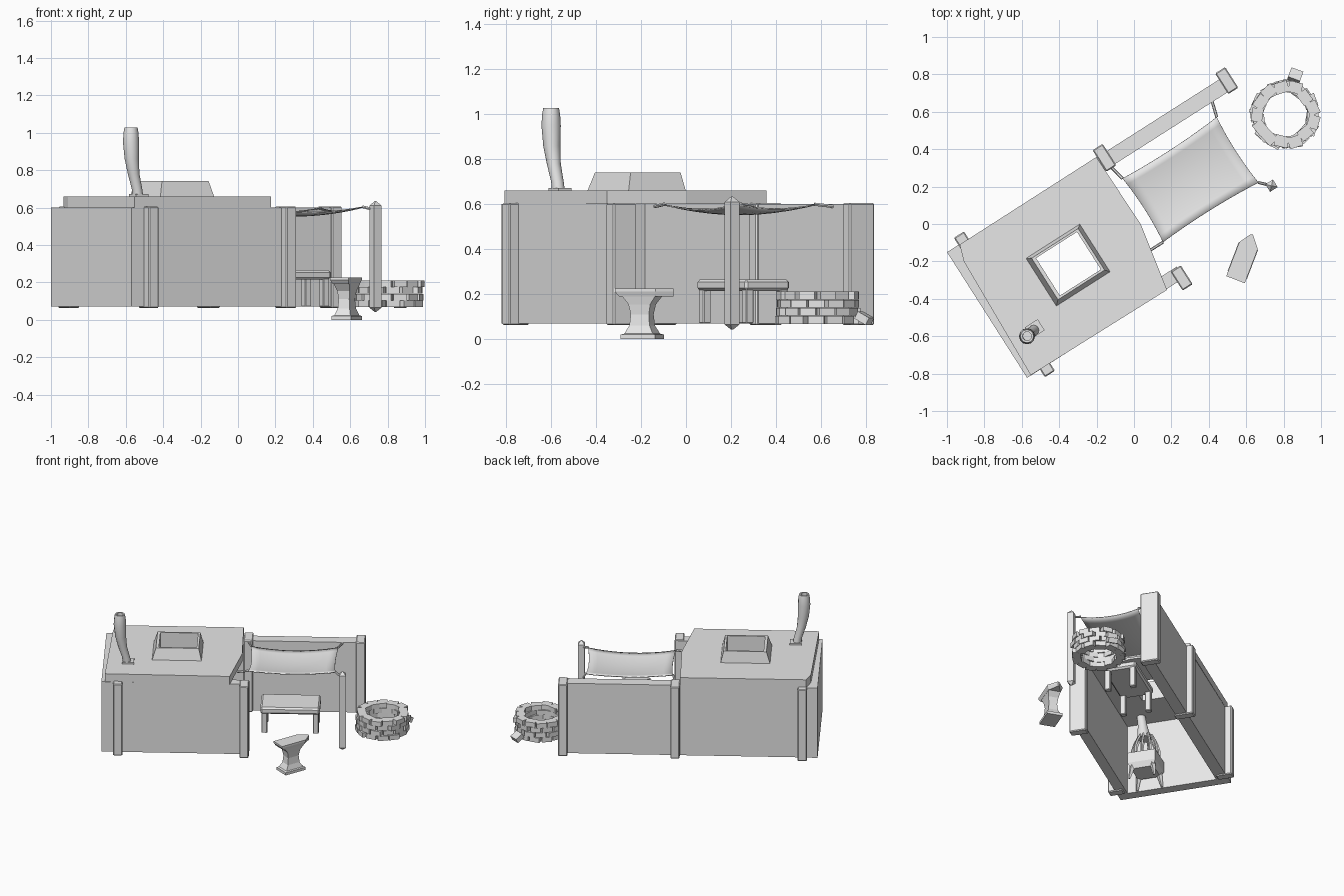
import bpy, bmesh, math, random
from mathutils import Vector, Matrix

if "Cube" in bpy.data.objects:
    bpy.data.objects.remove(bpy.data.objects["Cube"])

random.seed(4)
YAW = math.radians(32.5)          # the whole workshop is turned on the plot
LOCAL = Matrix.Rotation(YAW, 4, 'Z')
stone = bpy.data.materials.new("plain_grey")
stone.diffuse_color = (0.8, 0.8, 0.8, 1)
stone.use_nodes = True
stone.node_tree.nodes["Principled BSDF"].inputs["Base Color"].default_value = stone.diffuse_color


def finish(name, bm, mat=LOCAL, smooth=False, bevel=0):
    bmesh.ops.recalc_face_normals(bm, faces=bm.faces)
    if bevel:
        bmesh.ops.bevel(bm, geom=bm.edges[:], offset=bevel, segments=1, affect='EDGES')
    bm.transform(mat)
    me = bpy.data.meshes.new(name)
    bm.to_mesh(me)
    bm.free()
    me.materials.append(stone)
    ob = bpy.data.objects.new(name, me)
    bpy.context.collection.objects.link(ob)
    if smooth:
        bpy.context.view_layer.objects.active = ob
        ob.select_set(True)
        bpy.ops.object.shade_smooth_by_angle(angle=math.radians(40))
        ob.select_set(False)
    return ob


def add_box(bm, lo, hi, mat=Matrix()):
    lo, hi = Vector(lo), Vector(hi)
    m = mat @ Matrix.Translation((lo + hi) / 2) @ Matrix.Diagonal((*(hi - lo), 1))
    bmesh.ops.create_cube(bm, size=1, matrix=m)


def box(name, lo, hi, bevel=0, mat=LOCAL):
    bm = bmesh.new()
    add_box(bm, lo, hi)
    return finish(name, bm, mat, bevel=bevel)


def loft(bm, rings, caps=True, closed=False):
    rows = [[bm.verts.new(p) for p in r] for r in rings]
    n = len(rows[0])
    pairs = list(zip(rows, rows[1:])) + ([(rows[-1], rows[0])] if closed else [])
    for a, b in pairs:
        for i in range(n):
            bm.faces.new((a[i], a[(i + 1) % n], b[(i + 1) % n], b[i]))
    if caps and not closed:
        bm.faces.new(rows[0][::-1])
        bm.faces.new(rows[-1])


def circle(x, y, z, r, n=12):
    return [(x + r * math.cos(t), y + r * math.sin(t), z)
            for t in (2 * math.pi * i / n for i in range(n))]


def rect(u0, u1, v0, v1, z):
    return [(u0, v0, z), (u1, v0, z), (u1, v1, z), (u0, v1, z)]


def rod(name, a, b, r=0.008, n=6):
    a, b = Vector(a), Vector(b)
    d = b - a
    bm = bmesh.new()
    loft(bm, [circle(0, 0, 0, r, n), circle(0, 0, d.length, r, n)])
    finish(name, bm, Matrix.Translation(a) @ d.to_track_quat('Z', 'Y').to_matrix().to_4x4())


# Walls: long back wall, front wall and end wall; the right side stays open
box("back_wall", (-0.922, 0.325, 0.07), (0.85, 0.407, 0.6))
box("front_wall", (-0.922, -0.387, 0.07), (0.07, -0.315, 0.6))
box("end_wall", (-0.924, -0.385, 0.07), (-0.85, 0.41, 0.6))

# Timber posts standing proud of the walls
for i, (u, lo, hi) in enumerate([(-0.81, -0.435, -0.33), (0.06, -0.44, -0.32), (-0.82, 0.34, 0.455),
                                 (0.057, 0.315, 0.452), (0.83, 0.315, 0.446)]):
    box(f"wall_post_{i}", (u - 0.032, lo, 0.062), (u + 0.032, hi, 0.605), 0.006)

# Roof slab with slightly crooked outline and an opening
HOLE = (-0.54, -0.28, -0.11, 0.128)
outline = [(-0.9, -0.385), (-0.04, -0.392), (0.03, -0.02), (0.022, 0.41), (-0.845, 0.408), (-0.875, 0.32)]
bm = bmesh.new()
corner = [0, 1, 3, 4]             # outline corners facing the four hole corners
for z in (0.6, 0.66):
    o = [bm.verts.new((u, v, z)) for u, v in outline]
    h = [bm.verts.new(p) for p in rect(*HOLE, z)]
    for f in ((o[0], o[1], h[1], h[0]), (o[1], o[2], o[3], h[2], h[1]),
              (o[3], o[4], h[3], h[2]), (o[4], o[5], o[0], h[0], h[3])):
        bm.faces.new(f)
    if z == 0.6:
        low = (o, h)
for a, b in zip(low, (o, h)):
    for i in range(len(a)):
        j = (i + 1) % len(a)
        bm.faces.new((a[i], a[j], b[j], b[i]))
finish("roof_slab", bm)

# Tapered smoke vent around the opening
bm = bmesh.new()
loft(bm, [rect(-0.587, -0.244, -0.148, 0.156, 0.655), rect(-0.56, -0.265, -0.123, 0.14, 0.742),
          rect(*HOLE, 0.742), rect(*HOLE, 0.655)], closed=True)
finish("smoke_vent", bm)

# Crooked hollow chimney pipe, running down to the furnace
bm = bmesh.new()
path = [(-0.545, -0.54, 0.42, 0.05), (-0.54, -0.55, 0.52, 0.034), (-0.533, -0.565, 0.64, 0.029),
        (-0.54, -0.572, 0.7, 0.028), (-0.558, -0.588, 0.78, 0.031), (-0.568, -0.597, 0.86, 0.038),
        (-0.572, -0.6, 0.95, 0.043), (-0.572, -0.6, 1.0, 0.04), (-0.572, -0.6, 1.028, 0.035),
        (-0.572, -0.6, 1.028, 0.024), (-0.57, -0.6, 0.88, 0.024)]
loft(bm, [circle(*p) for p in path])
finish("chimney_pipe", bm, Matrix(), smooth=True)
box("pipe_collar", (-0.04, -0.035, 0.65), (0.04, 0.035, 0.672), 0,
    Matrix.Translation((-0.53, -0.56, 0)) @ LOCAL)

# Furnace: fire bowl on four legs, with a cage of curved ribs up to the pipe
fx, fy = -0.55, -0.53
at = Matrix.Translation((fx, fy, 0)) @ LOCAL
bm = bmesh.new()
loft(bm, [rect(-s, s, -s, s, z) for s, z in ((0.08, 0.15), (0.1, 0.19), (0.1, 0.27))]
     + [rect(-0.08, 0.08, -0.08, 0.08, 0.27), rect(-0.07, 0.07, -0.07, 0.07, 0.2)])
for sx in (-1, 1):
    for sy in (-1, 1):
        loft(bm, [circle(sx * 0.09, sy * 0.09, 0.07, 0.008, 4), circle(sx * 0.07, sy * 0.07, 0.19, 0.024, 4)])
finish("furnace_bowl", bm, at)
bm = bmesh.new()
for i in range(10):
    t = 2 * math.pi * i / 10
    loft(bm, [circle(r * math.cos(t), r * math.sin(t), z, 0.01, 4)
              for r, z in ((0.09, 0.26), (0.092, 0.32), (0.075, 0.38), (0.045, 0.44))])
finish("furnace_ribs", bm, at)

# Sagging cloth canopy
C = [Vector(p) for p in ((0.079, -0.165, 0.6), (0.68, -0.17, 0.605), (0.68, 0.244, 0.6), (0.079, 0.238, 0.6))]
bm = bmesh.new()
N = 10
grid = []
for i in range(N + 1):
    for j in range(N + 1):
        s, t = i / N, j / N
        p = C[0].lerp(C[1], s).lerp(C[3].lerp(C[2], s), t)
        ss, tt = 4 * s * (1 - s), 4 * t * (1 - t)
        p.z -= 0.024 * ss + 0.02 * tt
        p.y += 0.012 * ss * (1 - 2 * t)
        p.x += 0.012 * tt * (1 - 2 * s)
        grid.append(bm.verts.new(p))
for i in range(N):
    for j in range(N):
        k = i * (N + 1) + j
        bm.faces.new((grid[k], grid[k + N + 1], grid[k + N + 2], grid[k + 1]))
cloth = finish("canopy_cloth", bm, smooth=True)
cloth.modifiers.new("thickness", 'SOLIDIFY').thickness = 0.006

# Ropes holding the canopy corners
ends = [(0.0, -0.165, 0.59), LOCAL.inverted() @ Vector((0.735, 0.205, 0.585)), (0.705, 0.33, 0.59), (0.06, 0.325, 0.59)]
for i, (c, e) in enumerate(zip(C, ends)):
    rod(f"canopy_rope_{i}", LOCAL @ c, LOCAL @ Vector(e))

# Free-standing canopy post with pointed ends
bm = bmesh.new()
s = 0.024
loft(bm, [rect(-a, a, -a, a, z) for a, z in ((0.003, 0.042), (s, 0.065), (s, 0.61), (0.003, 0.634))])
finish("canopy_post", bm, Matrix.Translation((0.735, 0.205, 0)) @ LOCAL)

# Work table under the canopy
box("table_top", (0.155, -0.045, 0.215), (0.565, 0.19, 0.265), 0.012)
for i in range(4):
    u, v = 0.163 + 0.354 * (i % 2), -0.037 + 0.179 * (i // 2)
    box(f"table_leg_{i}", (u, v, 0.07), (u + 0.04, v + 0.04, 0.225), 0.004)

# Anvil: flared foot and waist, flat face with pointed horn
bm = bmesh.new()
loft(bm, [rect(-l, l, -w, w, z) for l, w, z in
          ((0.082, 0.056, 0), (0.082, 0.056, 0.02), (0.068, 0.046, 0.024), (0.048, 0.034, 0.06),
           (0.043, 0.03, 0.11), (0.052, 0.036, 0.155), (0.082, 0.045, 0.195))])
plan = [(-0.11, -0.053), (0.085, -0.053), (0.15, 0.0), (0.145, 0.012), (0.085, 0.053), (-0.11, 0.053)]
loft(bm, [[(x * k if x < 0.1 else x, y * k, z) for x, y in plan] for k, z in ((0.85, 0.19), (1, 0.212), (1, 0.225))])
finish("anvil", bm, Matrix.Translation((0.582, -0.195, 0)) @ Matrix.Rotation(math.radians(69), 4, 'Z'))

# Round well of loose stone courses
bm = bmesh.new()
for row in range(4):
    z = 0.068 + row * 0.036
    for i in range(13):
        t = 2 * math.pi * (i + 0.5 * (row % 2)) / 13
        m = (Matrix.Translation((0.807, 0.583, z)) @ Matrix.Rotation(t, 4, 'Z')
             @ Matrix.Translation((0.149 + random.uniform(-0.008, 0.008), 0, 0))
             @ Matrix.Rotation(random.uniform(-0.2, 0.2), 4, 'Z'))
        add_box(bm, (-0.03, -0.036, 0), (0.03, 0.036, 0.035), m)
finish("well_stones", bm, Matrix())

# Fallen stone leaning on the well
box("fallen_stone", (-0.034, -0.03, -0.018), (0.034, 0.03, 0.018), 0,
    Matrix.Translation((0.862, 0.793, 0.093)) @ Matrix.Rotation(-0.35, 4, 'Z') @ Matrix.Rotation(-0.5, 4, 'X'))
